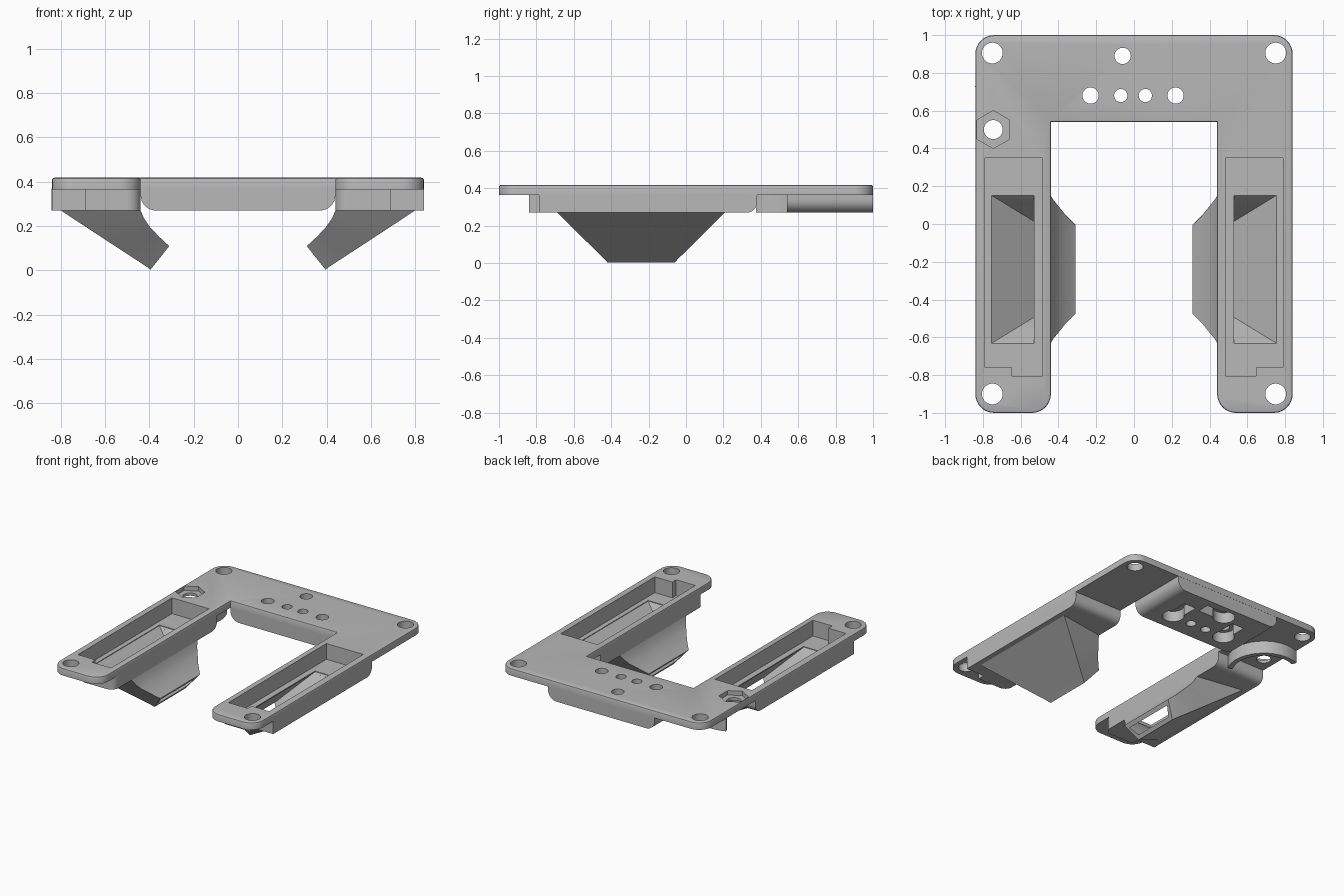
import bpy, bmesh, math

cube = bpy.data.objects.get("Cube")
if cube:
    bpy.data.objects.remove(cube, do_unlink=True)

grey = bpy.data.materials.new("mid_grey")
grey.use_nodes = True
grey.diffuse_color = (0.48, 0.48, 0.48, 1)
grey.node_tree.nodes["Principled BSDF"].inputs["Base Color"].default_value = (0.48, 0.48, 0.48, 1)

TOP, LIP, BASE, FLOOR = 0.418, 0.365, 0.27, 0.30


def loft(name, rings):
    """Closed solid through rings of points."""
    bm = bmesh.new()
    loops = [[bm.verts.new(p) for p in ring] for ring in rings]
    n = len(loops[0])
    for a, b in zip(loops, loops[1:]):
        for i in range(n):
            j = (i + 1) % n
            bm.faces.new((a[i], a[j], b[j], b[i]))
    bm.faces.new(loops[0][::-1])
    bm.faces.new(loops[-1])
    bmesh.ops.recalc_face_normals(bm, faces=bm.faces)
    mesh = bpy.data.meshes.new(name)
    bm.to_mesh(mesh)
    bm.free()
    mesh.materials.append(grey)
    obj = bpy.data.objects.new(name, mesh)
    bpy.context.collection.objects.link(obj)
    return obj


def prism(name, plan, z0, z1):
    return loft(name, [[(x, y, z) for x, y in plan] for z in (z0, z1)])


def box(name, x0, x1, y0, y1, z0, z1):
    return prism(name, [(x0, y0), (x1, y0), (x1, y1), (x0, y1)], z0, z1)


def cylinder(name, x, y, r, z0, z1, sides=40, turn=0.0):
    angles = [turn + math.tau * i / sides for i in range(sides)]
    return prism(name, [(x + r * math.cos(a), y + r * math.sin(a)) for a in angles], z0, z1)


def round_edges(obj, test, width, segments=8):
    """Bevel the edges whose two end points pass the test."""
    bm = bmesh.new()
    bm.from_mesh(obj.data)
    edges = [e for e in bm.edges if test(e.verts[0].co, e.verts[1].co)]
    bmesh.ops.bevel(bm, geom=edges, offset=width, segments=segments, profile=0.5,
                    affect='EDGES', clamp_overlap=True)
    bm.to_mesh(obj.data)
    bm.free()


def cut(obj, cutters):
    for c in cutters:
        c.hide_render = True
        mod = obj.modifiers.new("cut", 'BOOLEAN')
        mod.operation = 'DIFFERENCE'
        mod.solver = 'EXACT'
        mod.object = c
    graph = bpy.context.evaluated_depsgraph_get()
    mesh = bpy.data.meshes.new_from_object(obj.evaluated_get(graph))
    obj.modifiers.clear()
    obj.data = mesh


def upright(a, b):
    return abs(a.z - b.z) > 0.01


# U-shaped top plate with rounded outer corners and softened top rim
plate = prism("top_plate", [(-0.84, -1), (-0.44, -1), (-0.44, 0.54), (0.44, 0.54),
                            (0.44, -1), (0.84, -1), (0.84, 1), (-0.84, 1)], LIP, TOP)
round_edges(plate, lambda a, b: upright(a, b) and abs(a.y) > 0.9, 0.1)
round_edges(plate, lambda a, b: min(a.z, b.z) > TOP - 0.001, 0.01, 2)

# Block under the cross bar, with rounded lower sides
bar = box("bar_block", -0.44, 0.44, 0.54, 0.999, BASE, LIP + 0.005)
round_edges(bar, lambda a, b: max(a.z, b.z) < BASE + 0.001 and abs(a.x - b.x) < 0.001, 0.07)

# Cutters shared by plate and bar block
bar_holes = [cylinder("hole_cutter", x, y, r, 0.2, 0.5) for x, y, r in
             ((-0.06, 0.89, 0.043), (-0.23, 0.68, 0.043), (0.22, 0.68, 0.043),
              (-0.07, 0.68, 0.035), (0.06, 0.68, 0.035))]
screw_holes = [cylinder("screw_cutter", sx * 0.75, y, 0.055, 0.2, 0.5)
               for sx in (-1, 1) for y in (-0.9, 0.905)]
nut_x, nut_y = -0.745, 0.5
nut_cutters = [cylinder("nut_cutter", nut_x, nut_y, 0.1, 0.385, 0.5, 6, math.pi / 6),
               cylinder("bolt_cutter", nut_x, nut_y, 0.05, 0.2, 0.5)]

# Socket recesses in the underside of the bar
recesses = [cylinder("recess_cutter", x, y, 0.075, 0.2, 0.35)
            for x, y in ((-0.06, 0.89), (-0.23, 0.68), (0.22, 0.68))]
recesses += [box("slot_cutter", *r, 0.2, 0.345) for r in
             ((0.17, 0.27, 0.7, 0.86), (-0.04, 0.13, 0.85, 0.94), (-0.26, -0.16, 0.7, 0.86))]

# Curved guard wall around the nut
arc = [math.radians(-30 + 143 * i / 24) for i in range(25)]
wall = [(nut_x + 0.25 * math.cos(a), nut_y + 0.25 * math.sin(a)) for a in arc]
wall += [(nut_x + 0.215 * math.cos(a), nut_y + 0.215 * math.sin(a)) for a in reversed(arc)]
guard = prism("nut_guard", wall, BASE, LIP + 0.005)

MID = -0.24


def duct_ring(s, outer, inner):
    """Four corners from (x, z, half width) on the outer and inner side."""
    (xo, zo, ho), (xi, zi, hi) = outer, inner
    return [(s * xo, MID - ho, zo), (s * xo, MID + ho, zo),
            (s * xi, MID + hi, zi), (s * xi, MID - hi, zi)]


pockets = []
arms = []
for s, side in ((1, "left"), (-1, "right")):
    # Arm block, stepped back beside the front screw
    plan = [(0.44, -0.84), (0.69, -0.84), (0.69, -0.785), (0.84, -0.785),
            (0.84, 0.38), (0.44, 0.38)]
    block = prism(side + "_arm_block", [(s * x, y) for x, y in plan], BASE, LIP + 0.005)
    round_edges(block, lambda a, b: upright(a, b) and a.y < -0.8 and abs(a.x) < 0.5, 0.06)
    round_edges(block, lambda a, b: max(a.z, b.z) < BASE + 0.001 and min(a.y, b.y) > 0.37, 0.055)

    # Funnel-shaped duct sweeping inward and down
    rings = [((0.80, 0.285, 0.447), (0.445, 0.285, 0.39)),
             ((0.80, 0.27, 0.447), (0.44, 0.27, 0.39)),
             ((0.70, 0.204, 0.381), (0.425, 0.235, 0.365)),
             ((0.61, 0.145, 0.322), (0.40, 0.198, 0.335)),
             ((0.50, 0.073, 0.249), (0.36, 0.155, 0.285)),
             ((0.42, 0.021, 0.196), (0.325, 0.122, 0.25)),
             ((0.395, 0.003, 0.18), (0.31, 0.11, 0.235))]
    duct = loft(side + "_duct", [duct_ring(s, o, i) for o, i in rings])

    # Duct passage and the stepped pocket above it
    passage = loft("passage_cutter", [duct_ring(s, o, i) for o, i in (
        ((0.755, 0.32, 0.392), (0.53, 0.32, 0.392)),
        ((0.755, 0.295, 0.392), (0.53, 0.295, 0.392)),
        ((0.376, 0.028, 0.16), (0.331, 0.085, 0.2)),
        ((0.337, -0.003, 0.16), (0.292, 0.054, 0.2)))])
    plan = [(0.485, -0.805), (0.645, -0.805), (0.645, -0.76), (0.79, -0.76),
            (0.79, 0.35), (0.485, 0.35)]
    pocket = prism("pocket_cutter", [(s * x, y) for x, y in plan], FLOOR, 0.5)
    cut(block, [pocket, passage])
    cut(duct, [passage])
    pockets += [pocket, passage]
    arms += [block, duct]

cut(plate, bar_holes + screw_holes + nut_cutters + pockets[::2])
cut(bar, bar_holes + recesses)

for c in bar_holes + screw_holes + nut_cutters + recesses + pockets:
    bpy.data.objects.remove(c, do_unlink=True)

# Smooth the fillets and holes, keep the corners crisp
bpy.ops.object.select_all(action='DESELECT')
for obj in [plate, bar, guard] + arms:
    obj.select_set(True)
    bpy.context.view_layer.objects.active = obj
bpy.ops.object.shade_smooth_by_angle(angle=math.radians(30))
